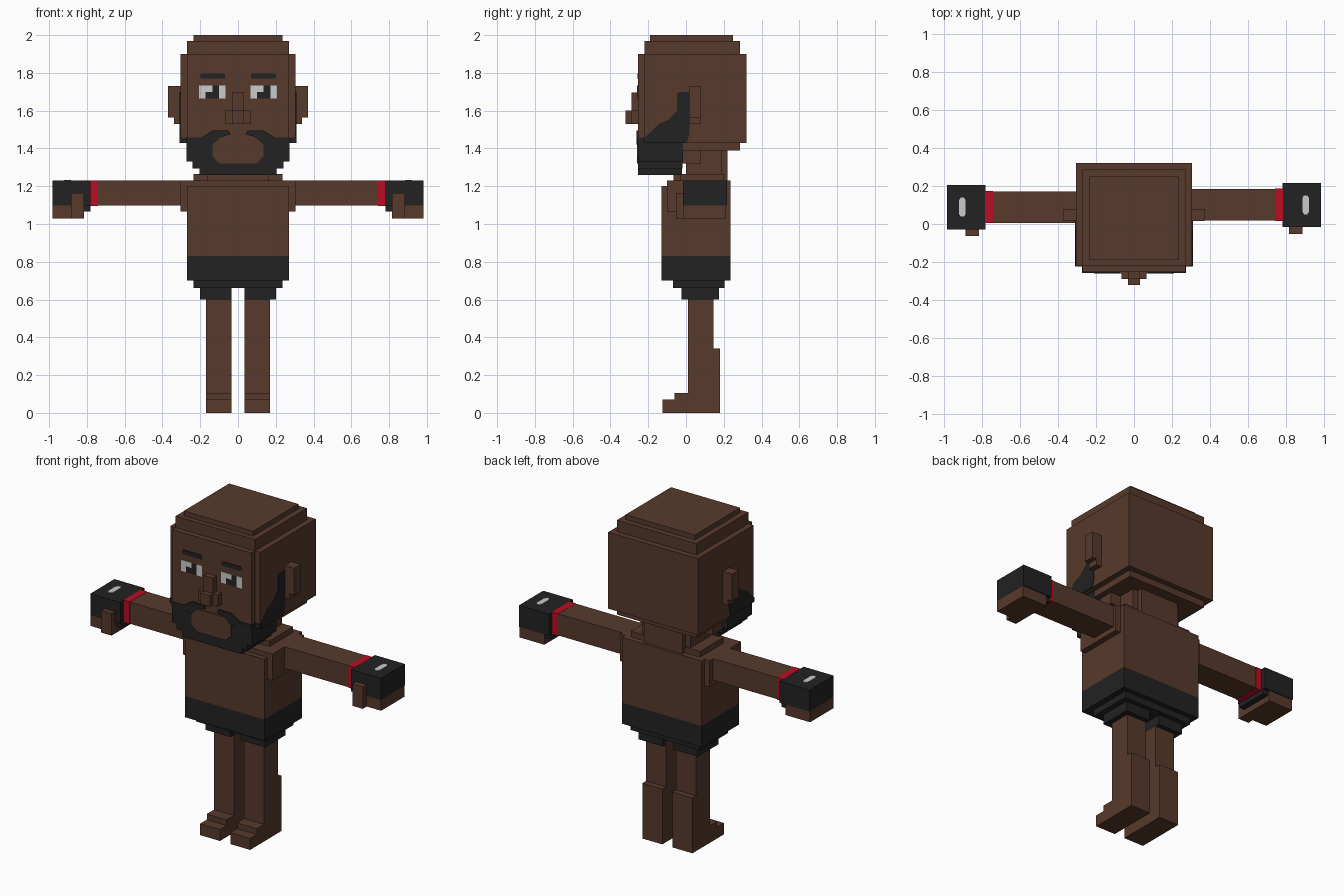
import bpy, bmesh

if "Cube" in bpy.data.objects:
    bpy.data.objects.remove(bpy.data.objects["Cube"])


def material(name, rgb):
    m = bpy.data.materials.new(name)
    m.diffuse_color = (*rgb, 1)
    m.use_nodes = True
    m.node_tree.nodes["Principled BSDF"].inputs["Base Color"].default_value = m.diffuse_color
    return m


SKIN = material("brown skin", (0.095, 0.041, 0.025))
BLACK = material("soft black", (0.016, 0.016, 0.016))
RED = material("red band", (0.50, 0.004, 0.016))
WHITE = material("off white", (0.60, 0.60, 0.60))


def finish(name, bm, mat):
    bmesh.ops.recalc_face_normals(bm, faces=bm.faces)
    me = bpy.data.meshes.new(name)
    bm.to_mesh(me)
    bm.free()
    me.materials.append(mat)
    ob = bpy.data.objects.new(name, me)
    bpy.context.collection.objects.link(ob)
    return ob


def box(name, mat, x, y, z):
    """Block given by its (low, high) range on each axis."""
    bm = bmesh.new()
    bmesh.ops.create_cube(bm, size=1)
    for v in bm.verts:
        v.co = [(r[0] + r[1]) / 2 + c * (r[1] - r[0]) for c, r in zip(v.co, (x, y, z))]
    return finish(name, bm, mat)


def plate(name, mat, pts, axis, lo, hi):
    """Thin outline plate extruded along one axis (0 = x, 1 = y, 2 = z)."""
    bm = bmesh.new()
    def co(p, d):
        c = list(p)
        c.insert(axis, d)
        return c
    face = bm.faces.new([bm.verts.new(co(p, lo)) for p in pts])
    ext = bmesh.ops.extrude_face_region(bm, geom=[face])
    for v in ext["geom"]:
        if isinstance(v, bmesh.types.BMVert):
            v.co[axis] = hi
    return finish(name, bm, mat)


def span(s, a, b):
    """x range on side s."""
    return tuple(sorted((s * a, s * b)))


def wide(w):
    return (-w, w)


# Head: stacked blocks with a narrower front slab
box("head", SKIN, wide(.305), (-.22, .32), (1.43, 1.90))
box("face", SKIN, wide(.27), (-.253, -.2), (1.43, 1.90))
box("crown_lower", SKIN, wide(.27), (-.22, .285), (1.90, 1.97))
box("crown_upper", SKIN, wide(.235), (-.19, .25), (1.97, 2.0))
box("head_base", SKIN, wide(.27), (-.1, .285), (1.39, 1.43))
box("jaw", SKIN, wide(.235), (-.05, .08), (1.32, 1.43))

# Neck and collar
box("neck", SKIN, wide(.165), (.0, .19), (1.2, 1.40))
box("neck_back", SKIN, wide(.13), (.1, .22), (1.2, 1.40))
box("collar", SKIN, wide(.235), (-.03, .2), (1.2, 1.265))
box("collar_front", SKIN, wide(.165), (-.065, .1), (1.2, 1.265))

# Nose
box("nose_bridge", SKIN, wide(.032), (-.288, -.25), (1.53, 1.695))
box("nostrils", SKIN, wide(.066), (-.288, -.25), (1.53, 1.60))
box("nose_tip", SKIN, wide(.032), (-.32, -.28), (1.53, 1.60))

# Beard
box("beard", BLACK, wide(.272), (-.254, -.015), (1.33, 1.43))
box("beard_lower", BLACK, wide(.24), (-.253, -.018), (1.295, 1.33))
box("chin", BLACK, wide(.203), (-.253, -.02), (1.26, 1.30))
box("beard_top", BLACK, wide(.273), (-.257, -.21), (1.425, 1.458))
box("beard_corners", BLACK, wide(.308), (-.224, -.1), (1.43, 1.458))
plate("mouth", SKIN, [(-.135, 1.36), (-.1, 1.32), (.1, 1.32), (.135, 1.36),
                      (.135, 1.42), (.09, 1.46), (-.09, 1.46), (-.135, 1.42)],
      1, -.26, -.252)
for s in (-1, 1):
    plate("moustache", BLACK, [(s * x, z) for x, z in
          ((.21, 1.44), (.19, 1.46), (.135, 1.495), (.05, 1.495), (.04, 1.475),
           (.075, 1.465), (.105, 1.45), (.14, 1.42))], 1, -.261, -.252)
    plate("sideburn", BLACK,
          [(-.22, 1.43), (-.22, 1.458), (-.2, 1.475), (-.145, 1.53), (-.095, 1.55),
           (-.047, 1.60), (-.047, 1.69), (-.035, 1.70), (.018, 1.70), (.018, 1.48),
           (.005, 1.43)], 0, s * .303, s * .309)
    # Ears
    box("ear", SKIN, span(s, .3, .37), (.016, .08), (1.565, 1.73))
    box("ear_lobe", SKIN, span(s, .3, .34), (.016, .08), (1.53, 1.57))
    # Eyebrows
    plate("eyebrow", BLACK, [(s * x, z) for x, z in
          ((.07, 1.77), (.19, 1.77), (.205, 1.78), (.195, 1.797), (.08, 1.797), (.07, 1.79))],
          1, -.258, -.25)
    # Eyes, both glancing the same way
    e = s * .136
    box("eye", WHITE, (e - .07, e + .07), (-.257, -.25), (1.665, 1.733))
    box("pupil", BLACK, (e - .035, e + .035), (-.259, -.25), (1.665, 1.70))
    box("pupil_upper", BLACK, (e, e + .035), (-.259, -.25), (1.70, 1.733))

# Torso and shorts
box("torso", SKIN, wide(.27), (-.13, .235), (.83, 1.20))
box("upper_back", SKIN, wide(.27), (.1, .235), (1.15, 1.23))
box("shoulders", SKIN, wide(.305), (-.1, .205), (1.065, 1.23))
box("shorts", BLACK, wide(.27), (-.13, .235), (.70, .83))
box("shorts_hem", BLACK, wide(.235), (-.07, .205), (.66, .70))

for s in (-1, 1):
    dy = s * .006          # the arms sit very slightly apart in depth
    # Legs
    leg = span(s, .035, .17)
    box("shorts_leg", BLACK, span(s, .035, .202), (-.025, .175), (.60, .67))
    box("leg", SKIN, leg, (.01, .145), (0, .62))
    box("calf", SKIN, leg, (.1, .18), (0, .34))
    box("foot", SKIN, leg, (-.06, .05), (0, .105))
    box("toes", SKIN, leg, (-.125, .0), (0, .07))
    # Arms and wrist bands
    box("arm", SKIN, span(s, .25, .74), (.012 + dy, .178 + dy), (1.097, 1.23))
    box("wrist_band", RED, span(s, .74, .782), (.01 + dy, .18 + dy), (1.095, 1.231))
    # Gloves with bare fingers and thumb
    box("glove", BLACK, span(s, .78, .983), (-.023 + dy, .21 + dy), (1.097, 1.23))
    box("glove_cuff", BLACK, span(s, .78, .82), (-.01 + dy, .195 + dy), (1.067, 1.10))
    box("fingers", SKIN, span(s, .815, .983), (-.02 + dy, .205 + dy), (1.03, 1.097))
    box("thumb", SKIN, span(s, .815, .885), (-.058 + dy, .02 + dy), (1.03, 1.165))
    # Glove badge
    plate("glove_patch", WHITE, [(s * x, y + dy) for x, y in
          ((.893, .045), (.91, .045), (.92, .06), (.92, .13), (.91, .145),
           (.893, .145), (.884, .13), (.884, .06))], 2, 1.228, 1.234)
